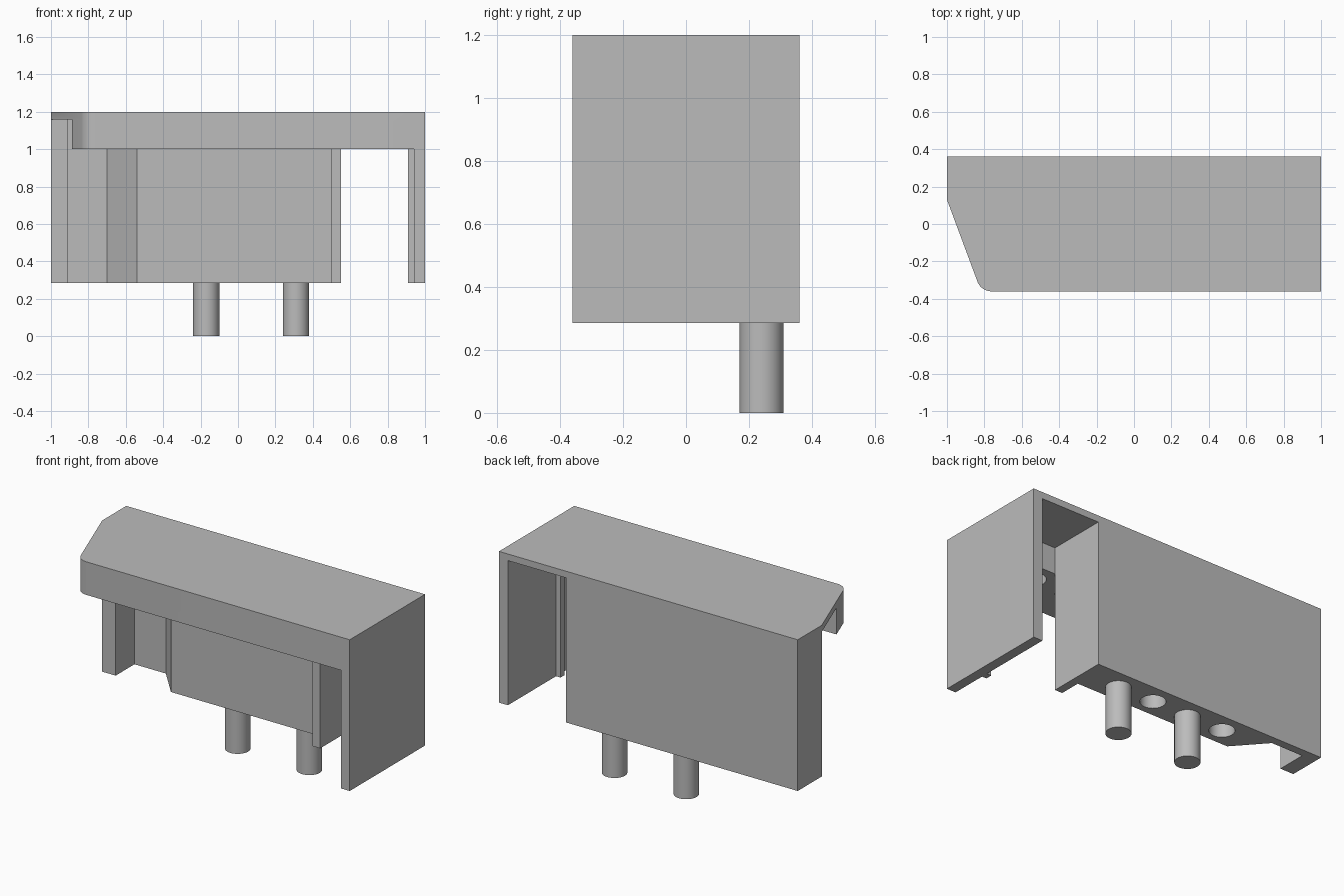
import bpy
import bmesh
from math import radians, sin, cos

cube = bpy.data.objects.get("Cube")
if cube:
    bpy.data.objects.remove(cube, do_unlink=True)

BOTTOM, LEDGE, CEILING, TOP = 0.285, 1.0, 1.16, 1.2

grey = bpy.data.materials.new("plain grey")
grey.use_nodes = True
grey.diffuse_color = (0.5, 0.5, 0.5, 1)
grey.node_tree.nodes["Principled BSDF"].inputs["Base Color"].default_value = (0.5, 0.5, 0.5, 1)


def finish(name, bm):
    bmesh.ops.recalc_face_normals(bm, faces=bm.faces)
    mesh = bpy.data.meshes.new(name)
    bm.to_mesh(mesh)
    bm.free()
    mesh.materials.append(grey)
    obj = bpy.data.objects.new(name, mesh)
    bpy.context.collection.objects.link(obj)
    return obj


def prism(name, outline, z0, z1):
    """Extrude a plan outline between two heights."""
    bm = bmesh.new()
    face = bm.faces.new([bm.verts.new((x, y, z0)) for x, y in outline])
    new = bmesh.ops.extrude_face_region(bm, geom=[face])["geom"]
    verts = [v for v in new if isinstance(v, bmesh.types.BMVert)]
    bmesh.ops.translate(bm, verts=verts, vec=(0, 0, z1 - z0))
    return finish(name, bm)


def cylinder(name, x, y, z0, z1, radius=0.07):
    ring = [(x + radius * cos(radians(a)), y + radius * sin(radians(a))) for a in range(0, 360, 10)]
    return prism(name, ring, z0, z1)


def select(obj):
    bpy.ops.object.select_all(action='DESELECT')
    obj.select_set(True)
    bpy.context.view_layer.objects.active = obj


def combine(target, other, operation):
    """Apply a boolean and remove the helper."""
    other.hide_render = True
    mod = target.modifiers.new("combine", 'BOOLEAN')
    mod.operation, mod.solver, mod.object = operation, 'EXACT', other
    select(target)
    bpy.ops.object.modifier_apply(modifier=mod.name)
    bpy.data.objects.remove(other, do_unlink=True)


# Rounded front corner shared by the lid and the front ledge
corner = [(-0.762 + 0.08 * cos(radians(a)), -0.28 + 0.08 * sin(radians(a)))
          for a in range(200, 271, 7)]

# Lid with one slanted end
housing = prism("housing", [(-1, 0.36), (-1, 0.13)] + corner + [(1, -0.36), (1, 0.36)], CEILING, TOP)

# Thick ledge under the front half of the lid
ledge = prism("front_ledge", [(-0.6, 0), (-0.75, -0.17), (-0.888, -0.17)] + corner
              + [(1, -0.36), (1, 0)], LEDGE, TOP)

# Rear block with end walls, slanted shoulder and thin back panel
block = prism("rear_block", [(-1, 0.36), (-1, 0.13), (-0.91, 0.13), (-0.91, 0.31), (-0.7, 0.31),
                             (-0.54, 0.13), (0.5, 0.13), (0.5, 0), (0.55, 0), (0.55, 0.36)],
              BOTTOM, CEILING + 0.02)

# Side wall with a small inner rib
wall = prism("side_wall", [(1, 0.36), (0.94, 0.36), (0.94, -0.1), (0.91, -0.1), (0.91, -0.14),
                           (0.94, -0.14), (0.94, -0.36), (1, -0.36)], BOTTOM, CEILING + 0.02)

for part in (ledge, block, wall):
    combine(housing, part, 'UNION')

# Sockets under the block and under the ledge
for x in (0.07, -0.41):
    combine(housing, cylinder("socket_cutter", x, 0.24, BOTTOM - 0.1, BOTTOM + 0.3), 'DIFFERENCE')
for i in range(6):
    combine(housing, cylinder("socket_cutter", 0.6 - 0.24 * i, -0.12, LEDGE - 0.1, CEILING), 'DIFFERENCE')

# Merge the flat areas left split by the joins
bm = bmesh.new()
bm.from_mesh(housing.data)
bmesh.ops.remove_doubles(bm, verts=bm.verts, dist=0.0005)
bmesh.ops.dissolve_limit(bm, angle_limit=radians(1), verts=bm.verts, edges=bm.edges)
bm.to_mesh(housing.data)
bm.free()

# Round pegs below the block
pegs = [cylinder("peg_" + side, x, 0.24, 0, BOTTOM) for side, x in (("left", 0.31), ("right", -0.17))]

for obj in [housing] + pegs:
    select(obj)
    bpy.ops.object.shade_smooth_by_angle(angle=radians(30))
